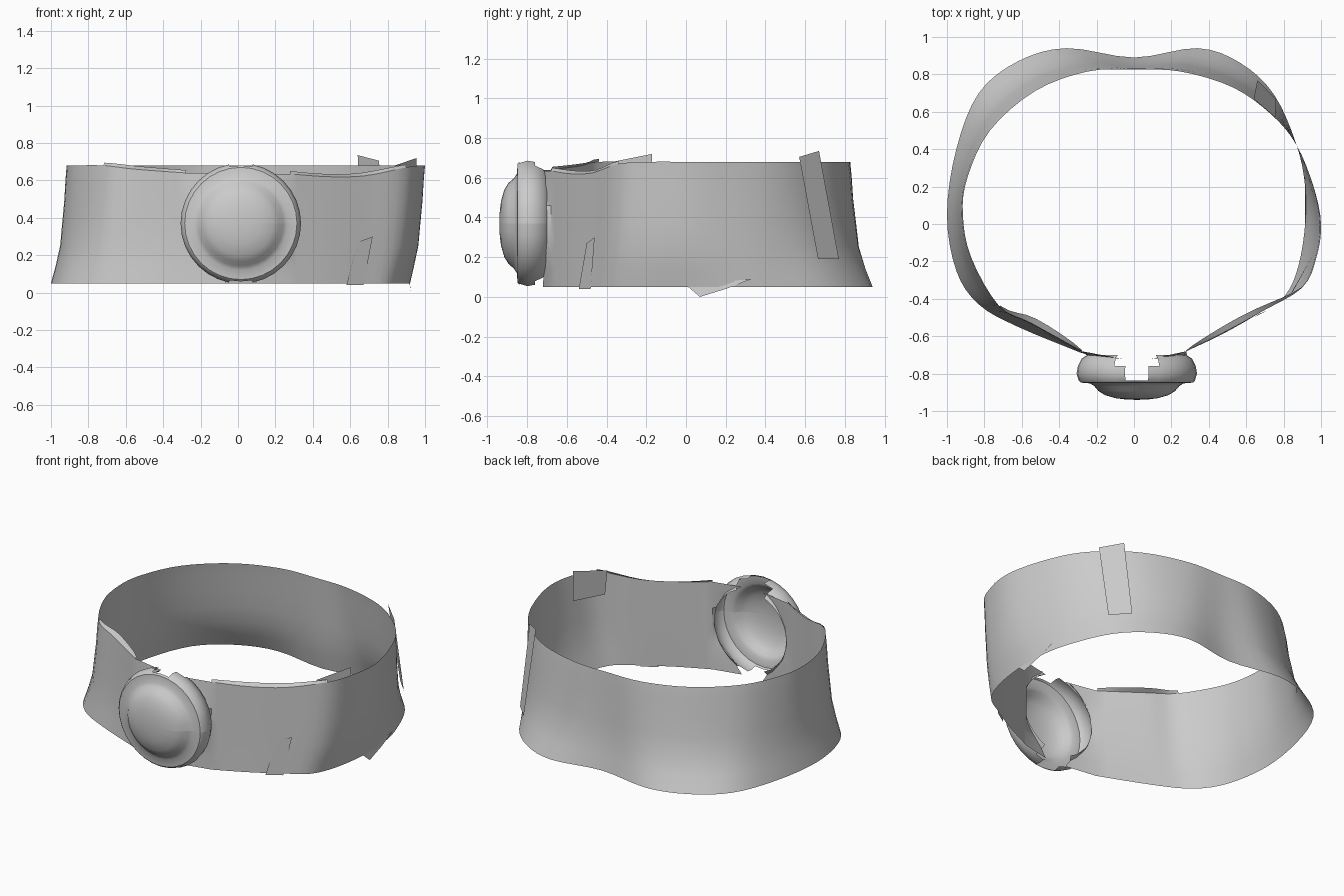
import bpy, math

if "Cube" in bpy.data.objects:
    bpy.data.objects.remove(bpy.data.objects["Cube"])

grey = bpy.data.materials.new("plain grey")
grey.diffuse_color = (0.6, 0.6, 0.6, 1)
grey.use_nodes = True
grey.node_tree.nodes["Principled BSDF"].inputs["Base Color"].default_value = grey.diffuse_color


def make(name, verts, faces, angle=50):
    me = bpy.data.meshes.new(name)
    me.from_pydata(verts, [], faces)
    me.materials.append(grey)
    ob = bpy.data.objects.new(name, me)
    bpy.context.collection.objects.link(ob)
    bpy.ops.object.select_all(action='DESELECT')
    ob.select_set(True)
    bpy.context.view_layer.objects.active = ob
    bpy.ops.object.shade_smooth_by_angle(angle=math.radians(angle))
    return ob


def smooth(pts, n):
    """Catmull-Rom curve through points of any dimension."""
    out = []
    for i in range(len(pts) - 1):
        a, b, c, d = (pts[max(i - 1, 0)], pts[i], pts[i + 1], pts[min(i + 2, len(pts) - 1)])
        for k in range(n):
            t = k / n
            out.append([0.5 * (2 * q + (r - p) * t + (2 * p - 5 * q + 4 * r - s) * t * t
                               + (3 * q - p - 3 * r + s) * t ** 3) for p, q, r, s in zip(a, b, c, d)])
    return out + [list(pts[-1])]


def grid_faces(cols, rows):
    return [(c * rows + r, (c + 1) * rows + r, (c + 1) * rows + r + 1, c * rows + r + 1)
            for c in range(cols - 1) for r in range(rows - 1)]


# Belt band: top x, top y, bottom x, bottom y, top height, from front right round to front left
columns = smooth([
    (.28, -.68, .28, -.68, .635), (.48, -.58, .48, -.585, .62), (.68, -.47, .68, -.47, .625),
    (.90, -.34, .81, -.38, .67), (.975, -.18, .88, -.22, .68), (1.0, 0, .915, 0, .68),
    (.96, .2, .915, .2, .68), (.87, .42, .87, .42, .68), (.74, .58, .75, .69, .68),
    (.53, .73, .57, .86, .68), (.25, .815, .34, .94, .68), (0, .825, 0, .89, .68),
    (-.25, .815, -.36, .94, .68), (-.53, .71, -.62, .87, .68), (-.77, .5, -.83, .7, .68),
    (-.89, .25, -.95, .4, .68), (-.915, .05, -1.0, .05, .68), (-.87, -.18, -.95, -.25, .68),
    (-.72, -.44, -.83, -.43, .68), (-.55, -.53, -.62, -.55, .66), (-.28, -.68, -.28, -.69, .64)], 4)
levels = [(0, 0), (.12, .08), (.3, .16), (.5, .3), (.68, .42), (.85, .7), (1, 1)]
BX, BZ = 0.015, 0.37


def column(c):
    return [(c[0] + (c[2] - c[0]) * t, c[1] + (c[3] - c[1]) * t, c[4] + (.05 - c[4]) * h) for h, t in levels]


def round_end(c, side):
    # end edge follows the round buckle
    out = []
    for x, y, z in column(c):
        w = math.sqrt(max(.27 ** 2 - (z - BZ) ** 2, .006))
        out.append((BX + side * w, -.70 - .03 * (1 - w / .27), z))
    return out


cols = [round_end(columns[0], 1)] + [column(c) for c in columns] + [round_end(columns[-1], -1)]
make("belt_band", [v for c in cols for v in c], grid_faces(len(cols), len(levels)))

# Thin folded lip along the front top edge, on both sides of the buckle
for name, part in (("right_lip", columns[:13]), ("left_lip", columns[-9:])):
    verts = []
    for i, c in enumerate(part):
        w = .035 * math.sin(math.pi * (i + .5) / len(part))
        r = math.hypot(c[0], c[1])
        verts += [(c[0], c[1], c[4]), (c[0] * (1 - w / r), c[1] * (1 - w / r), c[4] + .015)]
    make(name, verts, grid_faces(len(part), 2))

# Loose cloth flaps sticking out of the band
flaps = {
    "back_flap": [(.64, .67, .735), (.755, .57, .705), (.76, .665, .19), (.66, .77, .19)],
    "side_flap": [(.955, -.17, .72), (.84, -.37, .68), (.85, -.36, .52), (.955, -.17, .52)],
    "bottom_flap": [(.915, -.0, .06), (.925, .07, 0), (.92, .2, .04), (.912, .33, .09)],
    "front_flap": [(.64, -.5, .27), (.72, -.46, .3), (.67, -.48, .04), (.58, -.54, .04)],
}
for name, quad in flaps.items():
    make(name, quad, [(0, 1, 2, 3)])

# Round buckle: domed face turned from a profile (radius, y), open at the back
N = 32
profile = [(.265, -.70), (.295, -.72), (.315, -.76), (.322, -.80), (.31, -.838), (.30, -.848), (.25, -.852),
           (.228, -.866), (.205, -.893), (.17, -.915), (.11, -.932), (.05, -.939), (.001, -.94)]
verts = [(BX + r * math.cos(2 * math.pi * i / N), y, BZ + r * math.sin(2 * math.pi * i / N))
         for i in range(N + 1) for r, y in profile]
faces = []
for f in grid_faces(N + 1, len(profile)):
    mx = sum(verts[i][0] for i in f) / 4 - BX
    my = sum(verts[i][1] for i in f) / 4
    # rim wall is split open at top and bottom
    if my > -.82 and abs(mx) < .11 - .5 * max(0, -.74 - my):
        continue
    faces.append(f)
make("round_buckle", verts, faces, 40)
